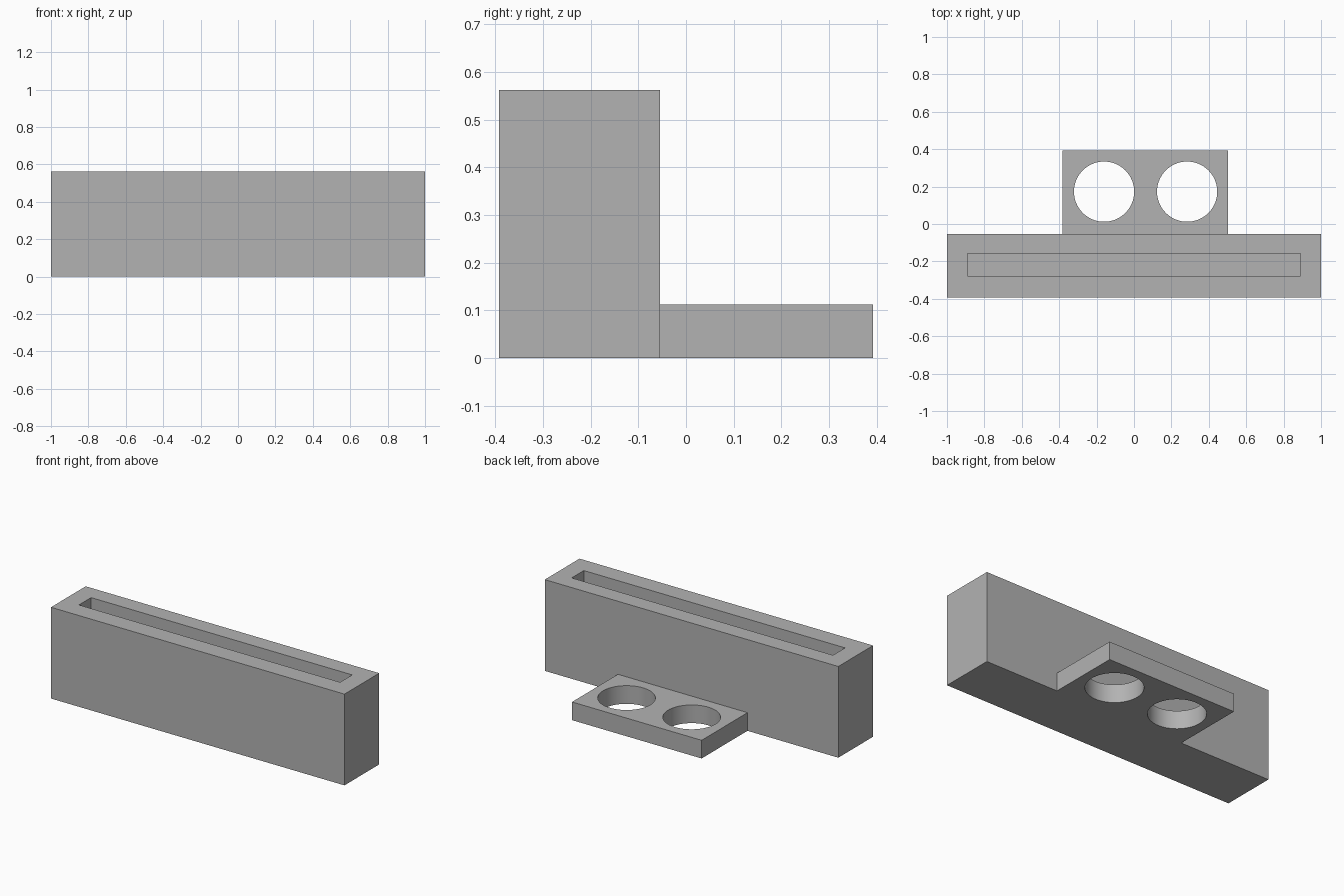
import bpy
import math

if "Cube" in bpy.data.objects:
    bpy.data.objects.remove(bpy.data.objects["Cube"], do_unlink=True)

grey = bpy.data.materials.new("plain grey")
grey.use_nodes = True
colour = (0.45, 0.45, 0.45, 1)
grey.diffuse_color = colour
grey.node_tree.nodes["Principled BSDF"].inputs["Base Color"].default_value = colour


def box(name, low, high):
    """Axis-aligned box between two corners."""
    bpy.ops.mesh.primitive_cube_add(size=1, location=[(a + b) / 2 for a, b in zip(low, high)])
    ob = bpy.context.object
    ob.name = name
    ob.scale = [b - a for a, b in zip(low, high)]
    bpy.ops.object.transform_apply(location=False, rotation=False, scale=True)
    ob.data.materials.append(grey)
    return ob


def cut(target, cutter):
    """Subtract the cutter, then remove it."""
    mod = target.modifiers.new("cut", "BOOLEAN")
    mod.operation = "DIFFERENCE"
    mod.solver = "EXACT"
    mod.object = cutter
    cutter.hide_render = True
    bpy.ops.object.select_all(action="DESELECT")
    target.select_set(True)
    bpy.context.view_layer.objects.active = target
    bpy.ops.object.modifier_apply(modifier=mod.name)
    bpy.data.objects.remove(cutter, do_unlink=True)


# Long upright holder with a slot open at the top
joint_y = -0.054
holder = box("slotted_holder", (-1, -0.392, 0), (1, joint_y, 0.562))
cut(holder, box("slot_cutter", (-0.89, -0.277, 0.112), (0.89, -0.159, 0.7)))

# Low rear tab with two round through holes
tab = box("rear_tab", (-0.381, joint_y, 0), (0.502, 0.392, 0.112))
for x in (-0.16, 0.284):
    bpy.ops.mesh.primitive_cylinder_add(vertices=64, radius=0.161, depth=1, location=(x, 0.173, 0))
    hole = bpy.context.object
    hole.data.materials.append(grey)
    cut(tab, hole)
bpy.ops.object.shade_smooth_by_angle(angle=math.radians(30))
